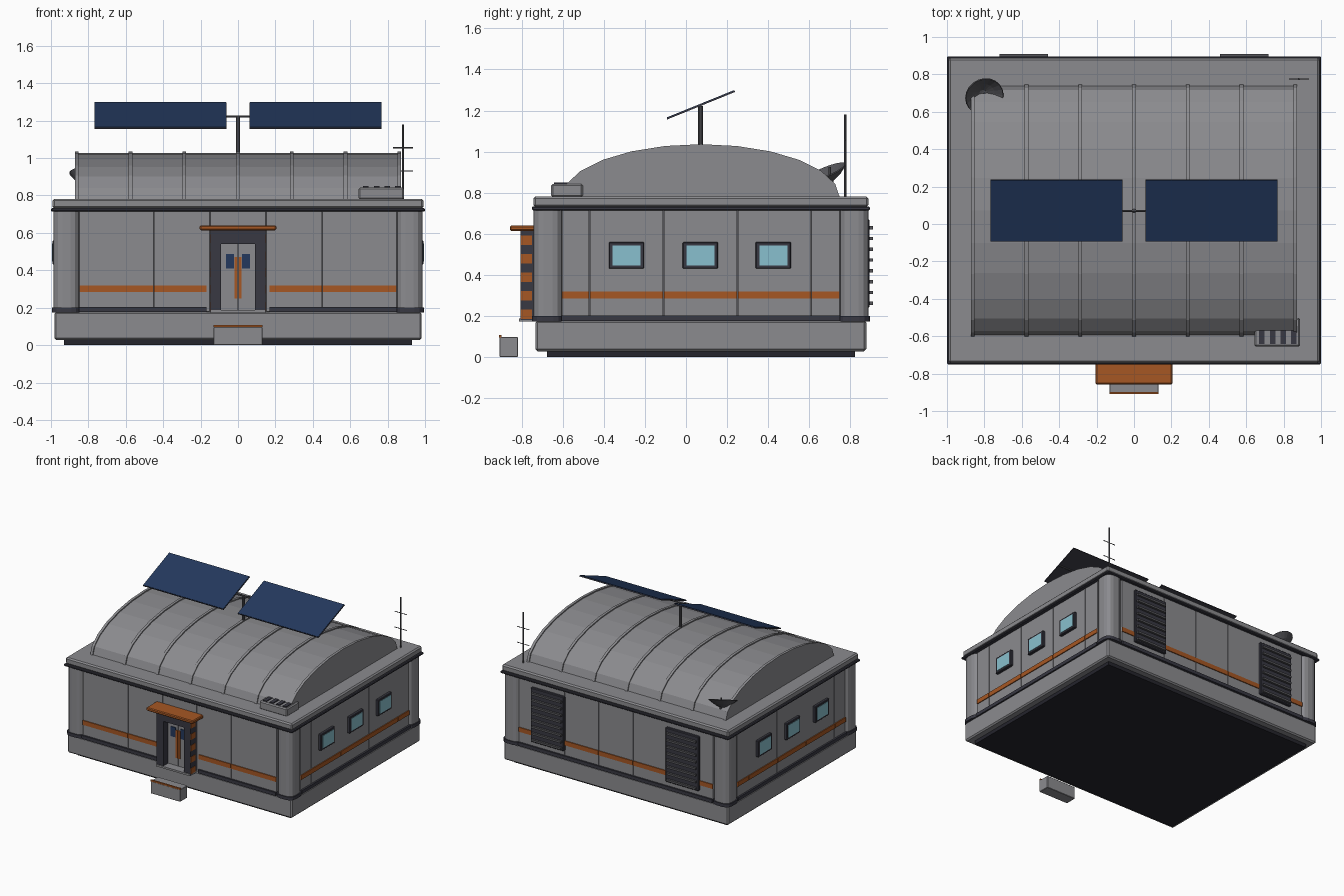
import bpy, bmesh, math
from mathutils import Vector, Matrix

if "Cube" in bpy.data.objects:
    bpy.data.objects.remove(bpy.data.objects["Cube"])

def mat(name, r, g, b):
    m = bpy.data.materials.new(name)
    m.diffuse_color = (r, g, b, 1)
    m.use_nodes = True
    m.node_tree.nodes["Principled BSDF"].inputs["Base Color"].default_value = m.diffuse_color
    return m

GREY = mat("hull_grey", .26, .26, .275)
DARK = mat("dark_trim", .04, .04, .055)
BASE = mat("black_base", .018, .018, .026)
ORANGE = mat("orange", .38, .095, .017)
GLASS = mat("window_teal", .25, .53, .62)
BLUE = mat("solar_blue", .017, .04, .11)
METAL = mat("dark_metal", .09, .09, .10)
CY = .0725          # centre of the building in y

def finish(bm, name, m):
    bmesh.ops.recalc_face_normals(bm, faces=bm.faces)
    me = bpy.data.meshes.new(name)
    bm.to_mesh(me)
    bm.free()
    me.materials.append(m)
    ob = bpy.data.objects.new(name, me)
    bpy.context.collection.objects.link(ob)
    return ob

def box(name, x, y, z, m, bevel=0, seg=1, vertical=False):
    """Box from (min, max) ranges, optionally bevelled."""
    bm = bmesh.new()
    bmesh.ops.create_cube(bm, size=1)
    for v in bm.verts:
        v.co = Vector([r[0] if c < 0 else r[1] for c, r in zip(v.co, (x, y, z))])
    if bevel:
        es = [e for e in bm.edges if not vertical
              or abs(e.verts[0].co.z - e.verts[1].co.z) > .001]
        bmesh.ops.bevel(bm, geom=es, offset=bevel, segments=seg, profile=.5, affect='EDGES')
    return finish(bm, name, m)

def rod(name, a, b, r, m, r2=None, n=10):
    a, b = Vector(a), Vector(b)
    d = b - a
    bm = bmesh.new()
    bmesh.ops.create_cone(bm, cap_ends=True, segments=n, radius1=r,
                          radius2=r if r2 is None else r2, depth=d.length)
    bm.transform(Matrix.Translation((a + b) / 2) @ d.to_track_quat('Z', 'Y').to_matrix().to_4x4())
    ob = finish(bm, name, m)
    return ob

def vault(name, x0, x1, grow, m):
    """Half-ellipse barrel, twelve facets."""
    bm = bmesh.new()
    ring = []
    for i in range(13):
        t = math.pi * i / 12
        ring.append(bm.verts.new((x0, CY + (.668 + grow) * math.cos(t),
                                  .775 + (.252 + grow) * math.sin(t))))
    f = bm.faces.new(ring)
    ext = bmesh.ops.extrude_face_region(bm, geom=[f])["geom"]
    for v in ext:
        if isinstance(v, bmesh.types.BMVert):
            v.co.x = x1
    # extruding keeps the first cap only when it is a lone face, so close any hole
    bmesh.ops.holes_fill(bm, edges=[e for e in bm.edges if e.is_boundary], sides=0)
    return finish(bm, name, m)

# Base and foundation
box("base_plate", (-.93, .93), (CY - .75, CY + .75), (0, .04), BASE)
box("foundation", (-.982, .982), (CY - .805, CY + .805), (.028, .178), GREY, .01)

# Wall core, seams show dark between the panels
box("wall_core", (-.955, .955), (CY - .785, CY + .785), (.17, .74), METAL)
G = .002
front = [-.85, -.45, -.15, .15, .45, .85]
back = [-.85, -.45, -.15, .15, .45, .85]
side = [-.605, -.47, -.11, .25, .61, .75]
for i in range(5):
    a, b = front[i] + G, front[i + 1] - G
    box("front_panel", (a, b), (-.729, -.70), (.18, .72), GREY)
    if i != 2:
        sa = min(max(abs(a), .168), .85) * (1 if a > 0 else -1)
        sb = min(max(abs(b), .168), .85) * (1 if b > 0 else -1)
        box("front_stripe", (sa, sb), (-.736, -.728), (.285, .32), ORANGE)
    a, b = back[i] + G, back[i + 1] - G
    box("back_panel", (a, b), (.845, .874), (.18, .72), GREY)
    box("back_stripe", (a, b), (.873, .881), (.285, .32), ORANGE)
    a, b = side[i] + G, side[i + 1] - G
    for s in (-1, 1):
        box("side_panel", sorted((s * .94, s * .97)), (a, b), (.18, .72), GREY)
        box("side_stripe", sorted((s * .969, s * .977)), (a, b), (.285, .32), ORANGE)

# Lower trims
for s in (-1, 1):
    box("front_skirt", sorted((s * .168, s * .85)), (-.742, -.71), (.176, .203), DARK)
    box("side_skirt", sorted((s * .95, s * .984)), (-.605, .75), (.176, .203), DARK)
box("back_skirt", (-.85, .85), (.85, .887), (.176, .203), DARK)

# Corner pillars with dark feet
for sx in (-1, 1):
    for sy in (-1, 1):
        def r(o, c, s, w):
            return sorted((c + s * o, c + s * (o - w)))
        box("corner_pillar", r(.987, 0, sx, .14), r(.815, CY, sy, .14), (.178, .72),
            GREY, .048, 3, True)
        box("pillar_foot", r(.995, 0, sx, .155), r(.822, CY, sy, .155), (.174, .20),
            DARK, .05, 3, True)

# Roof slab and its trim
box("roof_trim", (-1, 1), (CY - .823, CY + .823), (.714, .732), DARK, .005)
box("roof_slab", (-.992, .992), (CY - .815, CY + .815), (.73, .782), GREY, .01)

# Barrel roof with ribs
vault("barrel_roof", -.862, .862, 0, GREY)
for i in range(-3, 4):
    x = i * .2875
    vault("roof_rib", x - .01, x + .01, .009, GREY)

# Side windows
for s in (-1, 1):
    for y in (-.29, .07, .425):
        box("window_frame", sorted((s * .96, s * .991)), (y - .086, y + .086), (.43, .56), DARK, .004)
        box("window_glass", sorted((s * .985, s * .994)), (y - .068, y + .068), (.446, .544), GLASS)

# Entrance: door leaves, frame, hazard bands, canopy, sill and step
for s in (-1, 1):
    box("door_leaf", sorted((s * .0015, s * .095)), (-.745, -.72), (.185, .545), GREY)
    box("door_window", sorted((s * .022, s * .064)), (-.75, -.744), (.41, .487), BLUE)
    box("door_stripe", sorted((s * .0015, s * .02)), (-.752, -.744), (.25, .47), ORANGE)
    box("door_post", sorted((s * .09, s * .148)), (-.805, -.72), (.18, .61), DARK)
    for k in range(5):
        z = .208 + .09 * k
        box("hazard_band", sorted((s * .146, s * .151)), (-.803, -.75), (z - .023, z + .023), ORANGE)
box("door_lintel", (-.148, .148), (-.805, -.72), (.54, .615), DARK)
box("door_sill", (-.148, .148), (-.812, -.73), (.172, .187), GREY)
box("canopy", (-.205, .205), (-.857, -.72), (.614, .64), ORANGE, .006)
box("step", (-.13, .13), (-.908, -.818), (0, .097), GREY, .003)
box("step_edge", (-.13, .13), (-.91, -.897), (.096, .107), ORANGE)

# Back vents with louvres
for s in (-1, 1):
    x = sorted((s * .445, s * .735))
    box("vent_frame", x, (.86, .894), (.24, .67), DARK, .005)
    for k in range(8):
        z = .262 + .0525 * k
        box("vent_slat", (x[0] + .015, x[1] - .015), (.885, .91), (z - .008, z + .008), METAL)

# Solar array
rod("solar_mast", (0, .07, 1.0), (0, .07, 1.222), .012, METAL)
rod("solar_bar", (-.765, .07, 1.222), (.765, .07, 1.222), .006, METAL)
tilt = Matrix.Translation((0, .072, 1.228)) @ Matrix.Rotation(math.atan2(.133, .328), 4, 'X')
for s in (-1, 1):
    x = sorted((s * .062, s * .768))
    o = box("solar_back", x, (-.178, .178), (-.005, .002), DARK)
    o.data.transform(tilt)
    o = box("solar_face", (x[0] + .002, x[1] - .002), (-.176, .176), (.0015, .005), BLUE)
    o.data.transform(tilt)

# Antenna
rod("antenna_mast", (.882, .775, .77), (.882, .775, 1.18), .006, METAL)
for z in (.93, 1.055):
    rod("antenna_bar", (.83, .775, z), (.935, .775, z), .003, METAL, n=6)

# Roof cooling unit
box("cooling_unit", (.645, .887), (-.656, -.502), (.778, .843), GREY, .008)
for k in range(4):
    x = .684 + .057 * k
    box("cooling_slot", (x - .015, x + .015), (-.642, -.57), (.84, .85), DARK)

# Dish: shallow open bowl, post and feed
bm = bmesh.new()
rings = []
for r, h in ((.02, -.052), (.065, -.03), (.105, 0)):
    rings.append([bm.verts.new((r * math.cos(i * math.pi / 10), r * math.sin(i * math.pi / 10), h))
                  for i in range(20)])
bm.faces.new(rings[0])
for a, b in zip(rings, rings[1:]):
    for i in range(20):
        j = (i + 1) % 20
        bm.faces.new((a[i], a[j], b[j], b[i]))
bm.transform(Matrix.Translation((-.80, .682, .9)) @ Matrix.Rotation(math.radians(22), 4, 'X')
             @ Matrix.Rotation(math.radians(12), 4, 'Y'))
dish = finish(bm, "dish", METAL)
sol = dish.modifiers.new("thickness", 'SOLIDIFY')
sol.thickness = .006
rod("dish_post", (-.80, .71, .77), (-.80, .705, .86), .012, METAL)
rod("dish_feed", (-.80, .70, .85), (-.80, .70, .925), .006, METAL, n=6)
